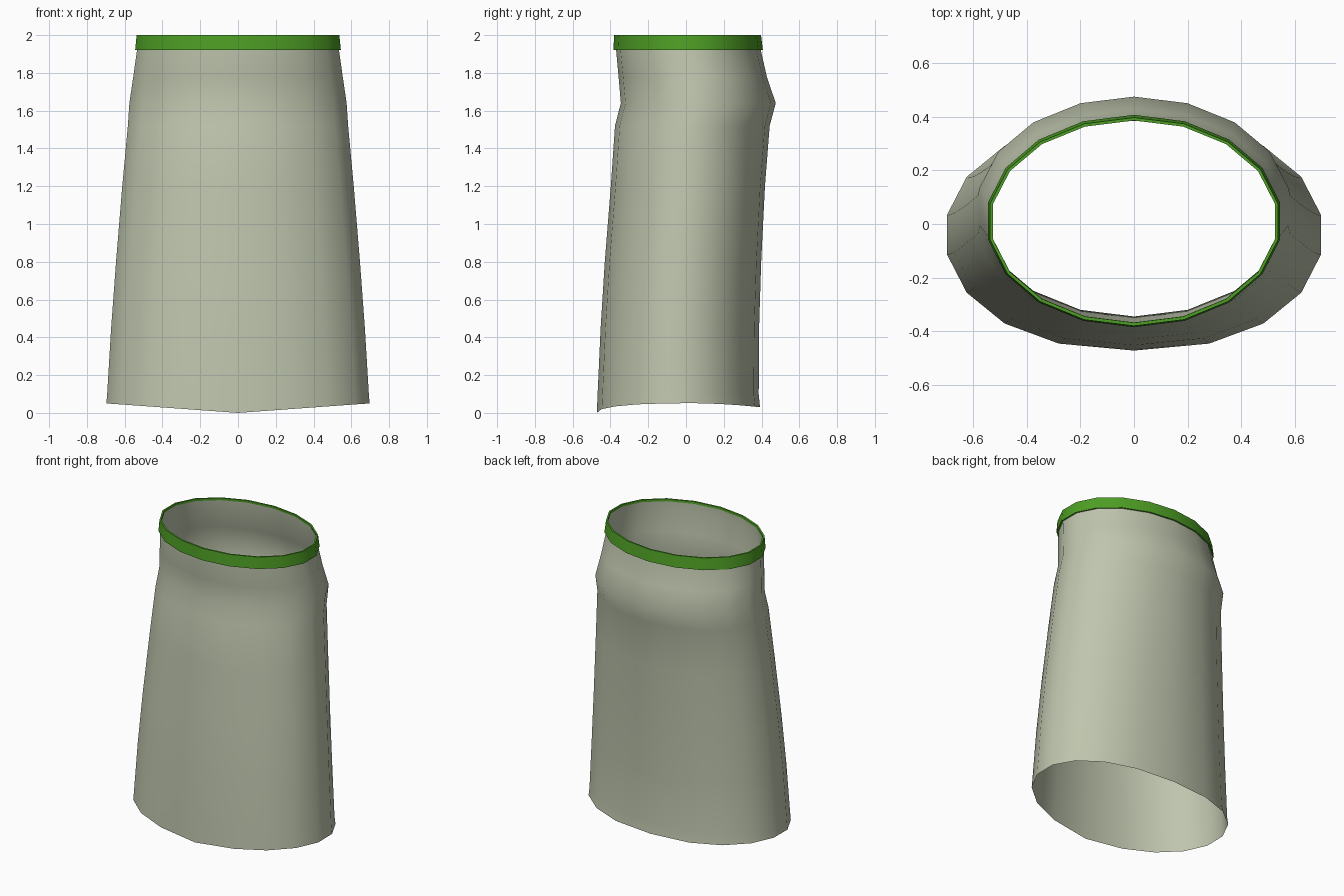
import bpy, bmesh, math

if "Cube" in bpy.data.objects:
    bpy.data.objects.remove(bpy.data.objects["Cube"])

SIDES = 18


def material(name, rgb):
    m = bpy.data.materials.new(name)
    m.diffuse_color = (*rgb, 1.0)
    m.use_nodes = True
    m.node_tree.nodes["Principled BSDF"].inputs["Base Color"].default_value = m.diffuse_color
    return m


def ring(z, front, back, half_width, power=1.0):
    """Oval cross-section with a vertex at the centre front; power < 1 fills out the sides."""
    cy, ry = (front + back) / 2, (back - front) / 2
    pts = []
    for i in range(SIDES):
        a = math.tau * i / SIDES
        s = math.sin(a)
        x = math.copysign(abs(s) ** power, s) * half_width
        pts.append((x, cy - ry * math.cos(a), z))
    return pts


def loft(name, rings, mat):
    bm = bmesh.new()
    loops = [[bm.verts.new(p) for p in r] for r in rings]
    for lo, hi in zip(loops, loops[1:]):
        for i in range(SIDES):
            j = (i + 1) % SIDES
            bm.faces.new((lo[i], lo[j], hi[j], hi[i]))
    me = bpy.data.meshes.new(name)
    bm.to_mesh(me)
    bm.free()
    me.materials.append(mat)
    ob = bpy.data.objects.new(name, me)
    bpy.context.collection.objects.link(ob)
    bpy.ops.object.select_all(action='DESELECT')
    ob.select_set(True)
    bpy.context.view_layer.objects.active = ob
    bpy.ops.object.shade_smooth_by_angle(angle=math.radians(50))
    return ob


cloth = material("pale sage cloth", (0.515, 0.558, 0.418))
green = material("green trim", (0.076, 0.342, 0.018))

# Skirt: z, front y, back y, half width
rows = [
    (0.10, -0.468, 0.385, 0.702),
    (0.45, -0.452, 0.387, 0.681),
    (0.80, -0.430, 0.398, 0.655),
    (1.20, -0.398, 0.418, 0.622),
    (1.52, -0.376, 0.443, 0.592),
    (1.64, -0.345, 0.475, 0.584),
    (1.78, -0.357, 0.428, 0.563),
    (1.92, -0.370, 0.396, 0.543),
    (1.99, -0.368, 0.388, 0.535),
]
# Hem dips at the centre front and slightly at the back
hem = []
for x, y, _ in ring(0, -0.472, 0.392, 0.706, 0.86):
    if y < -0.04:
        z = 0.05 * min(1, abs(x) / 0.69)
    else:
        z = 0.052 - 0.022 * (max(0, y) / 0.392) ** 2
    hem.append((x, y, z))
body = [ring(z, f, b, w, min(1.0, 0.86 + 0.14 * z / 1.52)) for z, f, b, w in rows]
loft("skirt", [hem] + body, cloth)

# Waistband: thin band with narrow rims above and below
loft("waistband", [
    ring(1.92, -0.370, 0.396, 0.543),
    ring(1.92, -0.385, 0.407, 0.553),
    ring(2.00, -0.380, 0.397, 0.545),
    ring(2.00, -0.368, 0.386, 0.534),
    ring(1.985, -0.367, 0.387, 0.534),
], green)
